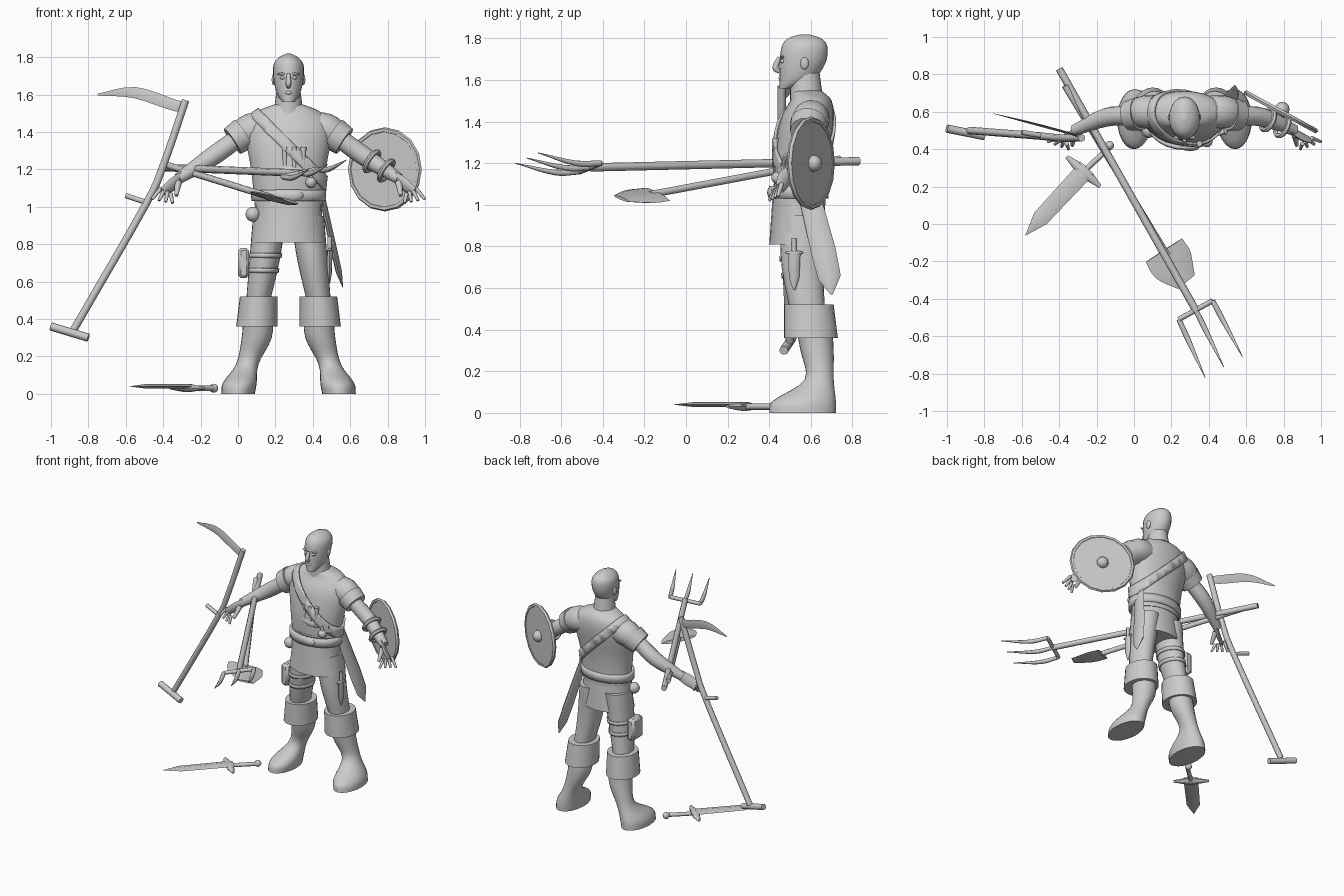
import bpy, bmesh, math
from mathutils import Vector

old = bpy.data.objects.get("Cube")
if old:
    bpy.data.objects.remove(old)

GREY = (.6, .6, .6, 1)
clay = bpy.data.materials.new("clay_grey")
clay.use_nodes = True
clay.diffuse_color = GREY
clay.node_tree.nodes["Principled BSDF"].inputs["Base Color"].default_value = GREY

MIDDLE = .27        # centre line of the figure
FRONT_BACK, SIDEWAYS, VERTICAL = Vector((0, 1, 0)), Vector((1, 0, 0)), Vector((0, 0, 1))


def finish(obj, name):
    """Name, colour and shade a part."""
    obj.name = obj.data.name = name
    obj.data.materials.clear()
    obj.data.materials.append(clay)
    obj.data.shade_smooth()
    obj.data.set_sharp_from_angle(angle=math.radians(50))
    return obj


def add_mesh(name, bm):
    mesh = bpy.data.meshes.new(name)
    bm.to_mesh(mesh)
    bm.free()
    obj = bpy.data.objects.new(name, mesh)
    bpy.context.collection.objects.link(obj)
    return finish(obj, name)


def primitive(name, operator, **options):
    operator(**options)
    return finish(bpy.context.object, name)


def ball(name, location, scale):
    return primitive(name, bpy.ops.mesh.primitive_uv_sphere_add, segments=12, ring_count=8,
                     radius=1, location=location, scale=scale)


def hoop(name, location, axis, radius, thickness):
    rotation = Vector(axis).to_track_quat('Z', 'Y').to_euler()
    return primitive(name, bpy.ops.mesh.primitive_torus_add, major_segments=16,
                     minor_segments=6, major_radius=radius, minor_radius=thickness,
                     location=location, rotation=rotation)


def loft(name, rings):
    """Skin a list of equal rings and cap both ends."""
    bm = bmesh.new()
    loops = [[bm.verts.new(point) for point in ring] for ring in rings]
    for low, high in zip(loops, loops[1:]):
        for i in range(len(low)):
            bm.faces.new((low[i - 1], low[i], high[i], high[i - 1]))
    bm.faces.new(loops[0])
    bm.faces.new(loops[-1])
    bmesh.ops.recalc_face_normals(bm, faces=bm.faces)
    return add_mesh(name, bm)


def ellipse(centre, a, b, count):
    angles = [math.tau * i / count for i in range(count)]
    return [centre + a * math.cos(t) + b * math.sin(t) for t in angles]


def spline(rows, steps=4):
    """Smooth curve through rows of any width."""
    rows = [Vector(row) for row in rows]
    curve = []
    for i in range(len(rows) - 1):
        b, c = rows[i], rows[i + 1]
        a = rows[i - 1] if i else b * 2 - c
        d = rows[i + 2] if i + 2 < len(rows) else c * 2 - b
        for t in (step / steps for step in range(steps)):
            curve.append(b + ((c - a) + ((a * 2 - b * 5 + c * 4 - d)
                              + (b * 3 - c * 3 + d - a) * t) * t) * t / 2)
    return curve + [rows[-1]]


def body(name, rows, side=0, count=24):
    """Level ellipses: height, half width, y, half depth, distance from the middle."""
    rings = []
    for z, width, y, depth, *offset in spline(rows):
        centre = Vector((MIDDLE + side * sum(offset), y, z))
        rings.append(ellipse(centre, SIDEWAYS * width, FRONT_BACK * depth, count))
    return loft(name, rings)


def tube(name, rows, side=0, flat=1, up=FRONT_BACK, count=8, steps=4):
    """Sweep an ellipse along x, y, z, radius rows; flat squashes it along up."""
    curve = spline(rows, steps)
    points = [row.to_3d() for row in curve]
    if side:
        points = [Vector((MIDDLE + side * p.x, p.y, p.z)) for p in points]
    rings = []
    for i, point in enumerate(points):
        along = points[min(i + 1, len(points) - 1)] - points[max(i - 1, 0)]
        across = along.cross(up).normalized()
        thick = across.cross(along).normalized() * flat
        radius = curve[i][3]
        rings.append(ellipse(point, across * radius, thick * radius, count))
    return loft(name, rings)


def rod(name, start, end, radius, side=0):
    return tube(name, [(*start, radius), (*end, radius)], side, steps=1)


def band(name, source, point, normal, half_width, thickness):
    """Slice a strap out of another part's surface and thicken it."""
    bm = bmesh.new()
    bm.from_mesh(source.data)
    normal = Vector(normal).normalized()
    for way in (normal, -normal):
        bmesh.ops.bisect_plane(bm, geom=bm.verts[:] + bm.edges[:] + bm.faces[:], clear_outer=True,
                               plane_co=Vector(point) + way * half_width, plane_no=way)
    solid = add_mesh(name, bm).modifiers.new("thickness", 'SOLIDIFY')
    solid.thickness, solid.offset = thickness, 1


# Tunic, belt and shoulder strap
torso = body("tunic_torso", [(1, .18, .55, .12), (1.2, .2, .55, .13), (1.4, .23, .58, .13),
                             (1.5, .18, .6, .1), (1.55, .07, .58, .07)])
skirt = body("tunic_skirt", [(1.1, .18, .54, .12), (.95, .18, .54, .13), (.81, .2, .54, .14)])
band("belt", skirt, (0, 0, 1.06), VERTICAL, .03, .02)
band("shoulder_strap", torso, (.09, 0, 1.5), (1, 0, 1), .03, .014)

# Head and neck
body("neck", [(1.5, .08, .58, .08), (1.65, .06, .57, .07)])
body("head", [(1.56, .03, .48, .03), (1.6, .06, .53, .08), (1.68, .08, .56, .11),
              (1.76, .08, .57, .11), (1.8, .05, .57, .08), (1.82, .01, .57, .02)])
tube("nose", [(MIDDLE, .45, 1.71, .01), (MIDDLE, .43, 1.66, .015), (MIDDLE, .45, 1.64, .01)])
ball("lips", (MIDDLE, .455, 1.61), (.02, .01, .01))

for label, side in (("right_", -1), ("left_", 1)):
    # Face
    ball(label + "eye", (MIDDLE + side * .03, .467, 1.69), (.015, .015, .01))
    ball(label + "brow", (MIDDLE + side * .035, .463, 1.71), (.025, .01, .007))
    ball(label + "ear", (MIDDLE + side * .08, .57, 1.68), (.01, .02, .03))

    # Arm and hand
    tube(label + "sleeve", [(.1, .6, 1.42, .08), (.2, .6, 1.41, .09), (.28, .59, 1.36, .07)],
         side, count=16)
    tube(label + "sleeve_cuff", [(.24, .59, 1.39, .09), (.3, .58, 1.35, .08)], side, count=16)
    tube(label + "arm", [(.28, .58, 1.36, .05), (.42, .57, 1.26, .05), (.59, .5, 1.15, .03)],
         side, count=16)
    tube(label + "palm", [(.56, .51, 1.17, .03), (.62, .47, 1.12, .04), (.67, .45, 1.08, .03)],
         side, flat=.4, up=(side * .3, .8, .5))
    for i in range(4):
        root = Vector((.68, .46, 1.1)).lerp((.63, .43, 1.07), i / 3)
        tip = Vector((.73, .44, 1.04)).lerp((.62, .4, 1.02), i / 3)
        tube(label + "finger", [(*root, .012), (*tip, .008)], side)
    tube(label + "thumb", [(.59, .48, 1.13, .02), (.6, .42, 1.06, .01)], side)

    # Leg and boot
    thigh = body(label + "thigh", [(.95, .09, .56, .11, .1), (.7, .08, .56, .1, .13),
                                   (.45, .06, .59, .08, .17)], side)
    body(label + "boot", [(.45, .08, .61, .09, .16), (.3, .08, .63, .08, .17),
                          (.16, .06, .64, .07, .22), (.06, .09, .57, .15, .26),
                          (0, .09, .56, .16, .27)], side)
    body(label + "boot_cuff", [(.52, .1, .59, .12, .16), (.36, .11, .6, .13, .17)], side)
    if side < 0:
        for height in (.66, .74):
            band("thigh_strap", thigh, (0, 0, height), VERTICAL, .012, .008)

# Belongings on the chest, belt and thighs
for x, low in ((.25, 1.22), (.3, 1.16), (.35, 1.17)):
    rod("vial", (x, .43, low), (x, .43, 1.3), .012)
    rod("vial_stopper", (x, .43, 1.3), (x, .43, 1.32), .016)
ball("flask", (.39, .44, 1.13), (.03, .03, .03))
rod("flask_neck", (.39, .44, 1.15), (.39, .44, 1.19), .012)
tube("vial_holder", [(.22, .43, 1.2, .02), (.32, .42, 1.19, .02), (.43, .46, 1.19, .02)], flat=.3)
ball("belt_knot", (.3, .41, 1.06), (.05, .02, .03))
ball("belt_pouch", (.08, .5, .96), (.04, .04, .04))
pouch = primitive("thigh_pouch", bpy.ops.mesh.primitive_cube_add, size=2,
                  location=(.03, .56, .7), scale=(.03, .06, .08))
pouch.modifiers.new("rounding", 'BEVEL').width = .015
tube("scabbard", [(.44, .58, 1.1, .05), (.51, .66, .78, .06), (.54, .69, .65, .055),
                  (.56, .7, .57, .005)], flat=.3, up=SIDEWAYS, steps=1)
rod("dagger_grip", (.49, .52, .76), (.49, .52, .84), .012)
ball("dagger_guard", (.49, .52, .77), (.012, .045, .01))
tube("dagger_sheath", [(.49, .52, .77, .03), (.49, .52, .65, .025), (.49, .52, .59, .005)],
     flat=.5, up=SIDEWAYS, steps=1)

# Round shield strapped to the left forearm
hub, facing = Vector((.785, .6, 1.2)), Vector((.48, .88, 0))
tube("shield_disc", [(*(hub - facing * .01), .21), (*(hub + facing * .01), .21)],
     up=VERTICAL, count=16, steps=1)
hoop("shield_rim", hub, facing, .21, .015)
ball("shield_boss", hub + facing * .015, (.04, .04, .04))
elbow, wrist = Vector((.69, .57, 1.26)), Vector((.86, .5, 1.15))
for share in (.15, .6):
    hoop("shield_strap", elbow.lerp(wrist, share), wrist - elbow, .06, .014)

# Scythe
tube("scythe_shaft", [(-.28, .46, 1.57, .02), (-.4, .46, 1.22, .02), (-.5, .47, 1, .02),
                      (-.88, .5, .34, .02)])
rod("scythe_foot_grip", (-1, .51, .36), (-.8, .47, .3), .022)
rod("scythe_side_grip", (-.6, .49, 1.06), (-.48, .47, 1.02), .014)
tube("scythe_blade", [(-.75, .59, 1.6, .005), (-.55, .54, 1.61, .03), (-.33, .48, 1.54, .03),
                      (-.28, .46, 1.55, .02)], flat=.2, count=4)

# Pitchfork
rod("pitchfork_shaft", (-.4, .83, 1.21), (.33, -.46, 1.18), .02)
bar_start, bar_end = Vector((.24, -.51, 1.16)), Vector((.42, -.41, 1.2))
rod("pitchfork_bar", bar_start, bar_end, .014)
for i in range(3):
    root = bar_start.lerp(bar_end, i / 2)
    tip = Vector((.38, -.82, 1.2)).lerp((.58, -.71, 1.25), i / 2)
    sag = root.lerp(tip, .4) - VERTICAL * .02
    tube("pitchfork_tine", [(*root, .014), (*sag, .014), (*tip, .002)])

# Spade
rod("spade_shaft", (-.37, .74, 1.22), (.18, -.17, 1.05), .018)
tube("spade_blade", [(.16, -.14, 1.05, .12), (.21, -.22, 1.04, .12), (.28, -.31, 1.03, .06)],
     flat=.12, up=(.25, .1, 1))

# Short sword lying on the ground
tube("sword_blade", [(-.25, .3, .04, .05), (-.5, .03, .04, .045), (-.58, -.06, .04, .002)],
     flat=.25, up=VERTICAL, count=4, steps=1)
tube("sword_guard", [(-.36, .36, .03, .01), (-.27, .28, .03, .03), (-.18, .2, .03, .01)],
     flat=.7, up=VERTICAL)
rod("sword_grip", (-.27, .28, .03), (-.13, .41, .03), .015)
ball("sword_pommel", (-.13, .42, .03), (.024, .024, .024))
